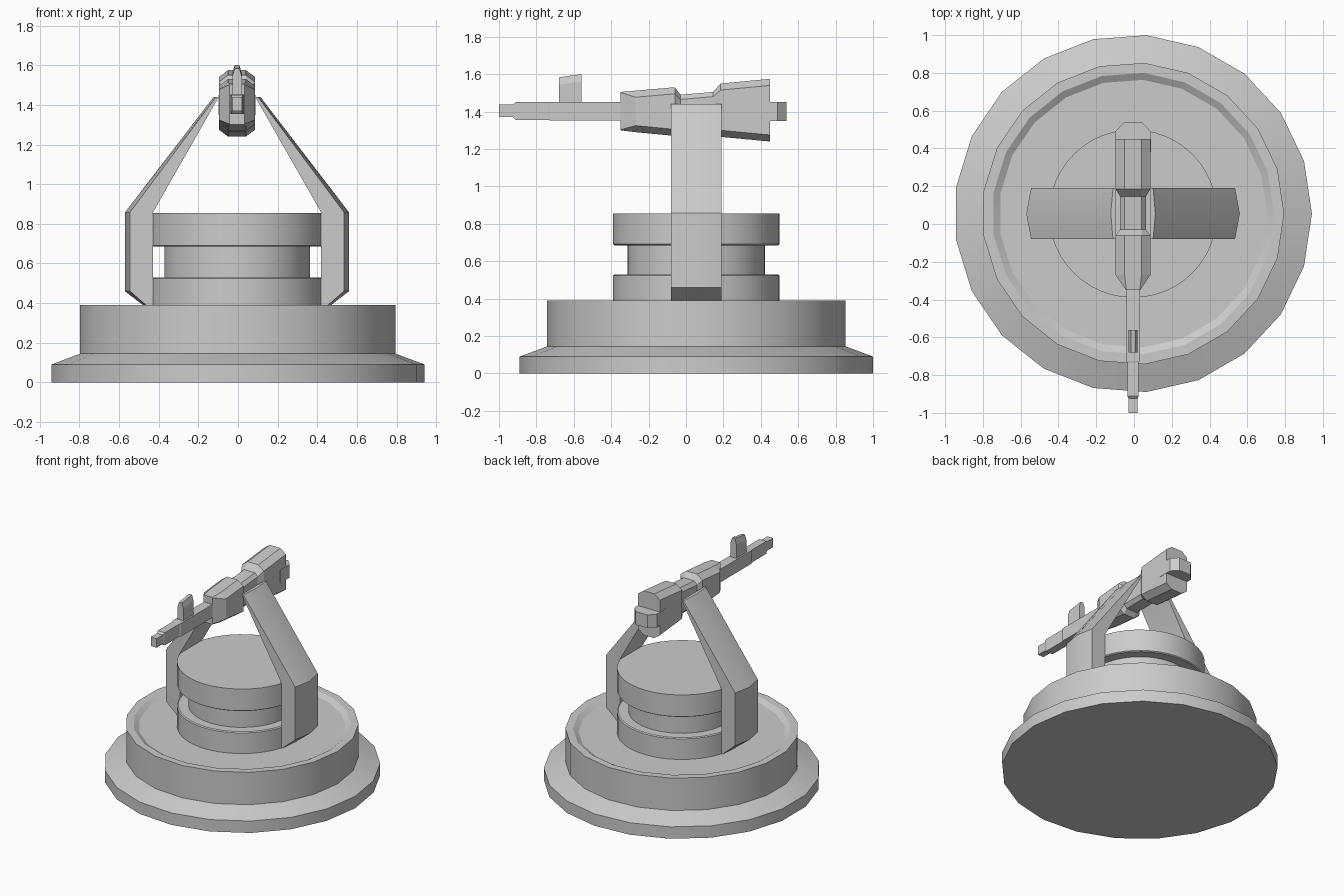
import bpy, bmesh
from math import cos, sin, tau, radians

if "Cube" in bpy.data.objects:
    bpy.data.objects.remove(bpy.data.objects["Cube"])

CX, CY = -0.005, 0.055   # shared axis of the turret


def loft(name, rings, smooth=None):
    """Skin a list of equal-length point rings and cap both ends."""
    bm = bmesh.new()
    vs = [[bm.verts.new(p) for p in r] for r in rings]
    n = len(rings[0])
    for a, b in zip(vs, vs[1:]):
        for i in range(n):
            j = (i + 1) % n
            bm.faces.new((a[i], a[j], b[j], b[i]))
    bm.faces.new(vs[0][::-1])
    bm.faces.new(vs[-1])
    bmesh.ops.recalc_face_normals(bm, faces=bm.faces)
    me = bpy.data.meshes.new(name)
    bm.to_mesh(me)
    bm.free()
    ob = bpy.data.objects.new(name, me)
    bpy.context.collection.objects.link(ob)
    if smooth:
        bpy.ops.object.select_all(action='DESELECT')
        ob.select_set(True)
        bpy.context.view_layer.objects.active = ob
        bpy.ops.object.shade_smooth_by_angle(angle=radians(smooth))
    return ob


def lathe(name, profile, sides):
    """Turn (radius, z) pairs about the turret axis."""
    return loft(name, [[(CX + r * cos(tau * i / sides), CY + r * sin(tau * i / sides), z)
                        for i in range(sides)] for r, z in profile], 25)


def octagon(y, w, t, zb, zt, c):
    """Chamfered section: half width w, flat half width t, chamfer height c."""
    half = [(t, zt), (w, zt - c), (w, zb + c), (t, zb)]
    pts = half + [(-x, z) for x, z in half[::-1]]
    return [(CX + x, y, z) for x, z in pts]


def rect(y, w, zb, zt):
    return [(CX + x, y, z) for x, z in ((w, zt), (w, zb), (-w, zb), (-w, zt))]


# Base with sloped skirt and shallow recess on top
lathe("base", [(0.947, 0), (0.947, 0.09), (0.80, 0.145), (0.80, 0.39),
               (0.747, 0.39), (0.71, 0.367)], 21)

# Grooved drum
lathe("drum", [(0.445, 0.365), (0.445, 0.523), (0.437, 0.529), (0.367, 0.529),
               (0.367, 0.685), (0.437, 0.685), (0.445, 0.691), (0.445, 0.855)], 48)

# Support arms with a ridged outer face: (z, inner, corner, ridge)
ARM = [(0.365, 0.424, 0.43, 0.442), (0.46, 0.424, 0.54, 0.565),
       (0.858, 0.424, 0.54, 0.565), (1.44, 0.092, 0.106, 0.118)]
for side, s in (("left", -1), ("right", 1)):
    loft(side + "_arm", [[(CX + s * a, -0.08, z), (CX + s * a, 0.19, z), (CX + s * b, 0.19, z),
                          (CX + s * c, CY, z), (CX + s * b, -0.08, z)]
                         for z, a, b, c in ARM], 30)

# Gun body: front block, narrow neck, rear block
loft("gun_body", [octagon(*s) for s in (
    (-0.35, 0.037, 0.035, 1.30, 1.505, 0.003),
    (-0.27, 0.092, 0.045, 1.29, 1.512, 0.035),
    (-0.06, 0.092, 0.045, 1.27, 1.53, 0.035),
    (-0.03, 0.068, 0.045, 1.30, 1.49, 0.025),
    (0.145, 0.068, 0.045, 1.30, 1.505, 0.025),
    (0.185, 0.092, 0.045, 1.265, 1.55, 0.035),
    (0.45, 0.092, 0.045, 1.24, 1.575, 0.035))])

# Rear breech block
loft("breech", [rect(0.38, 0.094, 1.35, 1.45), rect(0.49, 0.094, 1.35, 1.45),
                rect(0.537, 0.05, 1.35, 1.45)])

# Stepped barrel
loft("barrel", [rect(-1.0, 0.024, 1.37, 1.438), rect(-0.925, 0.024, 1.37, 1.438),
                rect(-0.91, 0.03, 1.355, 1.45), rect(-0.735, 0.03, 1.355, 1.45),
                rect(-0.725, 0.036, 1.353, 1.452), rect(-0.33, 0.036, 1.353, 1.452)])

# Sight blade with tapered, slanted top
loft("sight", [[(CX - w, -0.68, z0), (CX + w, -0.68, z0), (CX + w, -0.56, z1), (CX - w, -0.56, z1)]
               for w, z0, z1 in ((0.024, 1.44, 1.44), (0.024, 1.545, 1.56), (0.012, 1.583, 1.60))])
